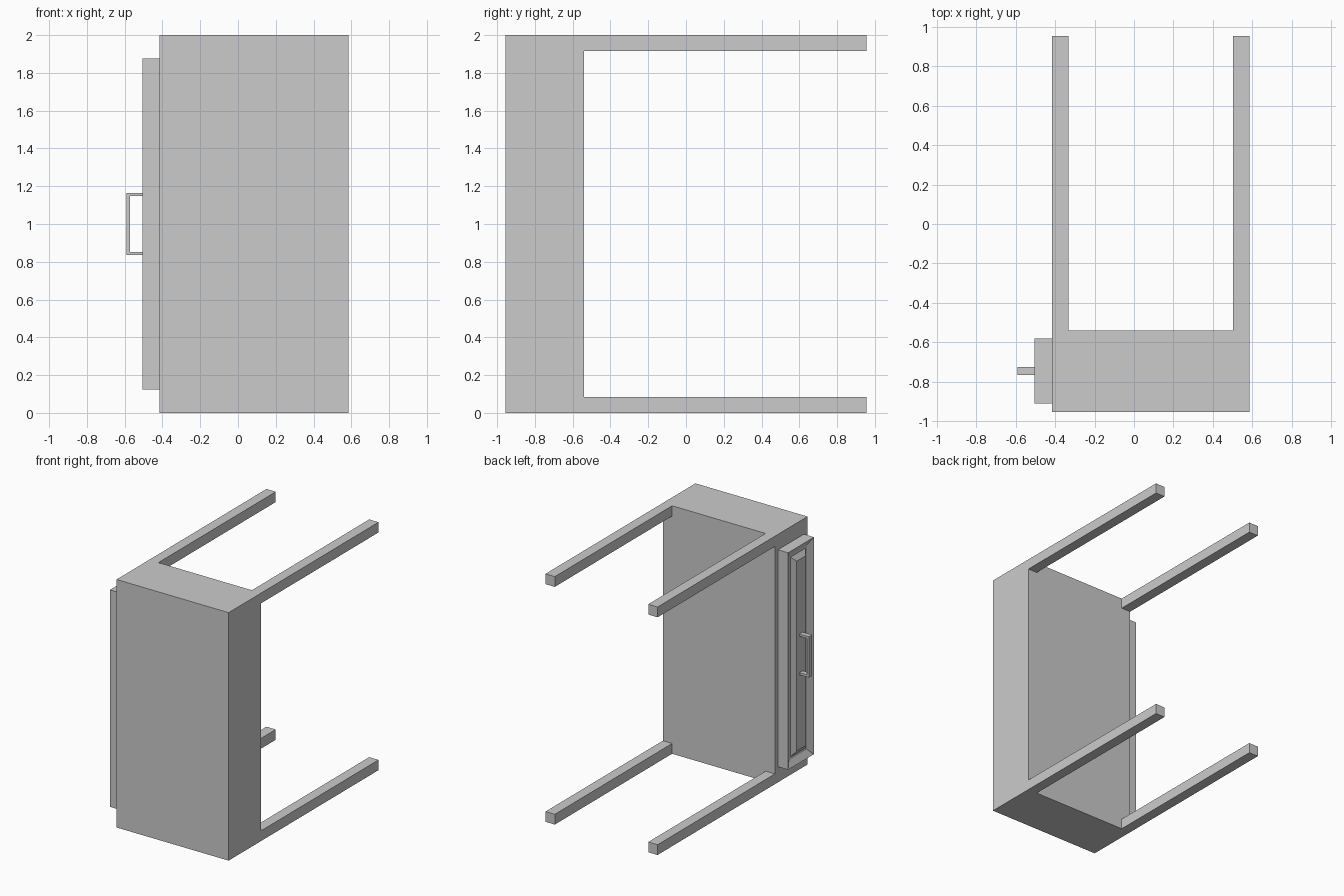
import bpy, bmesh
from mathutils import Vector

if "Cube" in bpy.data.objects:
    bpy.data.objects.remove(bpy.data.objects["Cube"])


def finish(name, bm):
    bmesh.ops.remove_doubles(bm, verts=bm.verts[:], dist=1e-5)
    bmesh.ops.recalc_face_normals(bm, faces=bm.faces[:])
    mesh = bpy.data.meshes.new(name)
    bm.to_mesh(mesh)
    bm.free()
    obj = bpy.data.objects.new(name, mesh)
    bpy.context.collection.objects.link(obj)
    return obj


def extrude(bm, faces, offset):
    """Extrude faces, drop the originals, return the moved faces."""
    geom = bmesh.ops.extrude_face_region(bm, geom=faces)["geom"]
    verts = [g for g in geom if isinstance(g, bmesh.types.BMVert)]
    bmesh.ops.translate(bm, vec=Vector(offset), verts=verts)
    return [g for g in geom if isinstance(g, bmesh.types.BMFace)]


# Cabinet block with four flush square legs, as one continuous mesh
Y_FRONT, Y_BODY, Y_LEG, LEG = -0.955, -0.54, 0.955, 0.083
X0, X1, Z0, Z1 = -0.415, 0.585, 0.0, 2.0
xs = [X0, X0 + LEG, X1 - LEG, X1]
zs = [Z0, Z0 + LEG, Z1 - LEG, Z1]
bm = bmesh.new()
grid = [[bm.verts.new((x, Y_FRONT, z)) for z in zs] for x in xs]
cells = [bm.faces.new((grid[i][j], grid[i + 1][j], grid[i + 1][j + 1], grid[i][j + 1]))
         for i in range(3) for j in range(3)]
inner = extrude(bm, cells, (0, Y_BODY - Y_FRONT, 0))
mid_x, mid_z = (X0 + X1) / 2, 1.0
corners = [f for f in inner
           if abs(f.calc_center_median().x - mid_x) > 0.3
           and abs(f.calc_center_median().z - mid_z) > 0.7]
for face in corners:
    extrude(bm, [face], (0, Y_LEG - Y_BODY, 0))
    if face.is_valid:
        bm.faces.remove(face)
bmesh.ops.recalc_face_normals(bm, faces=bm.faces[:])
bmesh.ops.dissolve_limit(bm, angle_limit=0.01, verts=bm.verts[:], edges=bm.edges[:])
finish("table_body_with_legs", bm)

# Drawer front: nested rectangles (inset, x) form a sunken groove and raised panel
rings = [(0, -0.415), (0, -0.505), (0.05, -0.477), (0.07, -0.477), (0.11, -0.505)]
bm = bmesh.new()
loops = []
for inset, x in rings:
    ya, yb, za, zb = -0.91 + inset, -0.58 - inset, 0.125 + inset, 1.875 - inset
    loops.append([bm.verts.new((x, y, z))
                  for y, z in ((ya, za), (yb, za), (yb, zb), (ya, zb))])
for a, b in zip(loops, loops[1:]):
    for i in range(4):
        j = (i + 1) % 4
        bm.faces.new((a[i], a[j], b[j], b[i]))
bm.faces.new(loops[0])
bm.faces.new(loops[-1])
finish("drawer_front", bm)

# Square-section pull handle: C-shaped profile extruded across its width
profile = [(-0.505, 0.835), (-0.59, 0.835), (-0.59, 1.165), (-0.505, 1.165),
           (-0.505, 1.147), (-0.572, 1.147), (-0.572, 0.853), (-0.505, 0.853)]
bm = bmesh.new()
face = bm.faces.new([bm.verts.new((x, -0.765, z)) for x, z in profile])
extrude(bm, [face], (0, 0.04, 0))
if not any(abs(f.calc_center_median().y + 0.765) < 1e-4 for f in bm.faces):
    bm.faces.new([v for v in bm.verts if abs(v.co.y + 0.765) < 1e-4])
finish("drawer_handle", bm)
